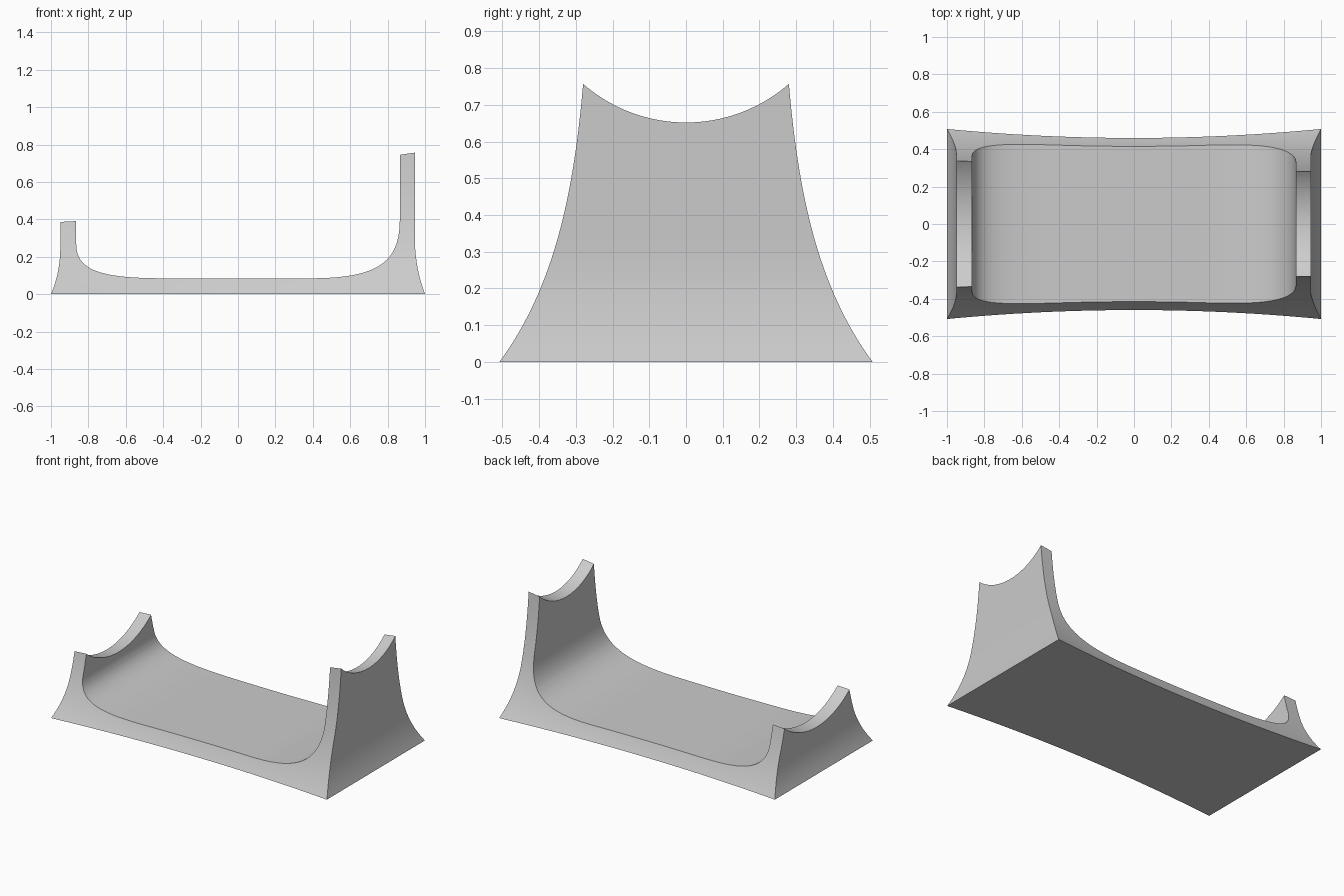
import bpy, bmesh, math
from mathutils import Vector
from mathutils.geometry import interpolate_bezier

cube = bpy.data.objects.get("Cube")
if cube:
    bpy.data.objects.remove(cube, do_unlink=True)

grey = bpy.data.materials.new("plain_grey")
grey.use_nodes = True
color = (0.6, 0.6, 0.6, 1)
grey.diffuse_color = color
grey.node_tree.nodes["Principled BSDF"].inputs["Base Color"].default_value = color


def loft(name, rings):
    """Closed solid through rings with equal point counts, capped at both ends."""
    bm = bmesh.new()
    loops = [[bm.verts.new(p) for p in ring] for ring in rings]
    count = len(loops[0])
    for a, b in zip(loops, loops[1:]):
        for i in range(count):
            j = (i + 1) % count
            bm.faces.new((a[i], a[j], b[j], b[i]))
    bm.faces.new(loops[0])
    bm.faces.new(loops[-1])
    bmesh.ops.recalc_face_normals(bm, faces=bm.faces)
    mesh = bpy.data.meshes.new(name)
    bm.to_mesh(mesh)
    bm.free()
    mesh.materials.append(grey)
    obj = bpy.data.objects.new(name, mesh)
    bpy.context.collection.objects.link(obj)
    return obj


def flare(z, top, spread, height):
    return top + spread * max(0, 1 - z / height) ** 2.2


def block_ring(z, cols=28):
    """Horizontal slice of the flared block, with bowed long sides."""
    left, right = -flare(z, 0.95, 0.05, 0.26), flare(z, 0.945, 0.055, 0.32)
    half = 0.25 + 0.258 * math.exp(-2.83 * z)
    side = []
    for i in range(cols + 1):
        u = 2 * i / cols - 1
        bow = 0.048 * (1 - u * u) * max(0, 1 - z / 0.4)
        side.append((left + (right - left) * i / cols, half - bow))
    return [(x, -y, z) for x, y in side] + [(x, y, z) for x, y in reversed(side)]


def curve(points, steps=28):
    p = [Vector((x, 0, z)) for x, z in points]
    return [(v.x, v.z) for v in interpolate_bezier(*p, steps)]


def saddle_cutter(name, x0, bottom, radius, reach, slope):
    """Sloping round trough, open upwards, over one end wall."""
    a = math.asin(reach / radius)
    steps = 40
    arc = []
    for i in range(steps + 1):
        t = a * (2 * i / steps - 1)
        arc.append((radius * math.sin(t), bottom + radius * (1 - math.cos(t))))
    outline = [(-reach, 2)] + arc + [(reach, 2)]
    return loft(name, [[(x, y, z + slope * (x - x0)) for y, z in outline]
                       for x in (x0 - 0.35, x0 + 0.35)])


# Flared block that becomes the cradle
layers = 45
cradle = loft("cradle", [block_ring(0.9 * i / layers) for i in range(layers + 1)])

# Hollow between the end walls, with sweeping fillets
left_fillet = curve([(-0.865, 0.27), (-0.865, 0.12), (-0.72, 0.085), (-0.38, 0.085)])
right_fillet = curve([(0.38, 0.085), (0.75, 0.085), (0.865, 0.17), (0.865, 0.4)])
hollow = [(-0.865, 1.2)] + left_fillet + right_fillet + [(0.865, 1.2)]
cutters = [
    loft("hollow_cutter", [[(x, y, z) for x, z in hollow] for y in (-1, 1)]),
    saddle_cutter("low_saddle_cutter", -0.95, 0.27, 0.545, 0.38, 0.07),
    saddle_cutter("high_saddle_cutter", 0.945, 0.652, 0.426, 0.32, 0.16),
]

# Cut the hollow and the two saddles
bpy.ops.object.select_all(action="DESELECT")
bpy.context.view_layer.objects.active = cradle
cradle.select_set(True)
for cutter in cutters:
    cutter.hide_render = True
    mod = cradle.modifiers.new(cutter.name, "BOOLEAN")
    mod.operation = "DIFFERENCE"
    mod.solver = "EXACT"
    mod.object = cutter
    bpy.ops.object.modifier_apply(modifier=mod.name)
    bpy.data.objects.remove(cutter, do_unlink=True)

bpy.ops.object.shade_smooth_by_angle(angle=math.radians(30))
